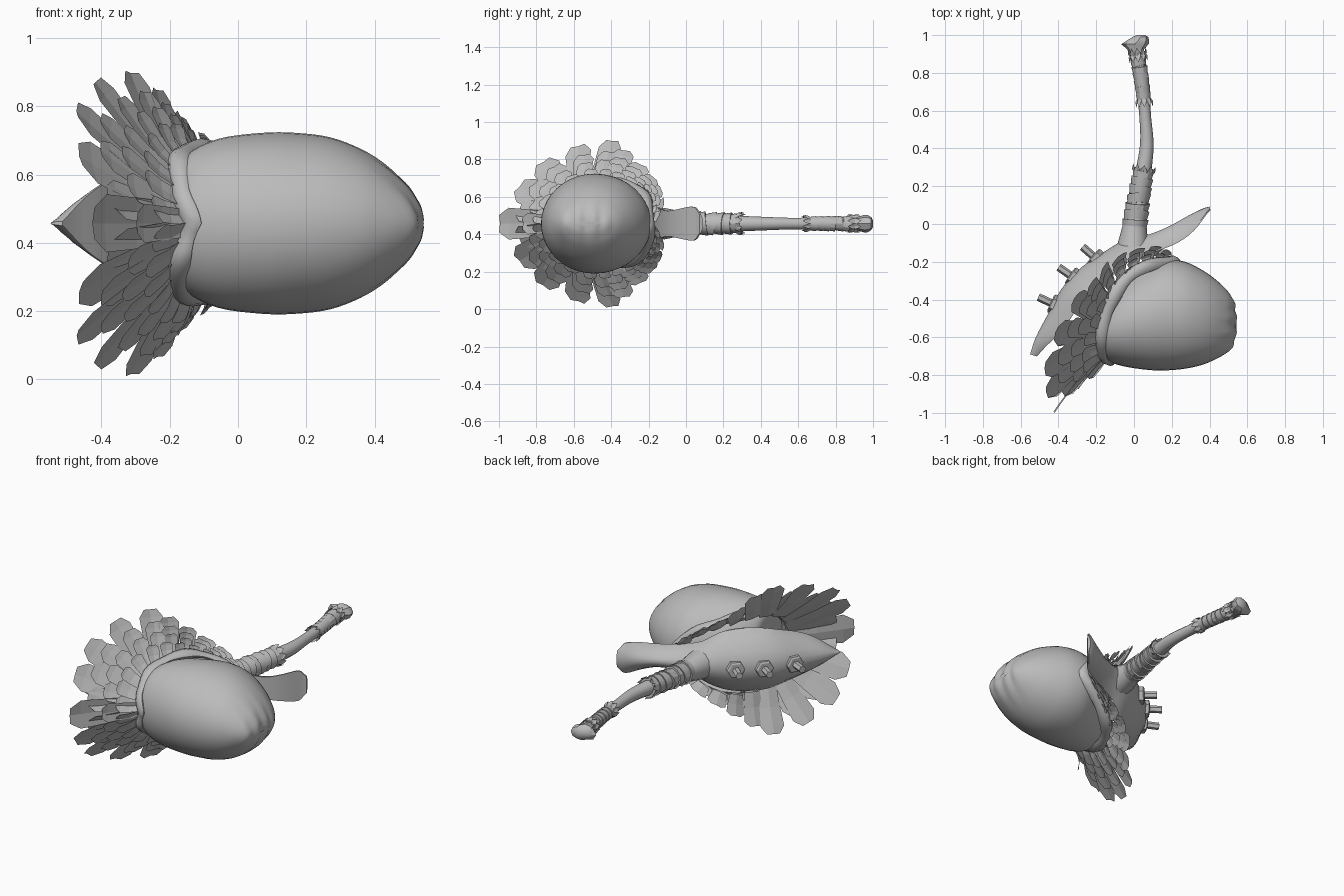
import bpy, bmesh, math, random
from mathutils import Vector as V

if "Cube" in bpy.data.objects:
    bpy.data.objects.remove(bpy.data.objects["Cube"])

random.seed(4)
ZC = 0.457  # height of the mirror plane
grey = bpy.data.materials.new("plain grey")
grey.diffuse_color = (0.5, 0.5, 0.5, 1)
grey.use_nodes = True
grey.node_tree.nodes["Principled BSDF"].inputs["Base Color"].default_value = grey.diffuse_color


def make(name, verts, faces, smooth=None):
    me = bpy.data.meshes.new(name)
    me.from_pydata([tuple(v) for v in verts], [], faces)
    bm = bmesh.new()
    bm.from_mesh(me)
    bmesh.ops.recalc_face_normals(bm, faces=bm.faces)
    bm.to_mesh(me)
    bm.free()
    ob = bpy.data.objects.new(name, me)
    bpy.context.collection.objects.link(ob)
    me.materials.append(grey)
    if smooth:
        bpy.ops.object.select_all(action='DESELECT')
        ob.select_set(True)
        bpy.context.view_layer.objects.active = ob
        bpy.ops.object.shade_smooth_by_angle(angle=math.radians(smooth))
    return ob


def loft(name, rings, smooth=None, cap=True, loop=False):
    n, m = len(rings[0]), len(rings)
    faces = [(i * n + j, i * n + (j + 1) % n, (i + 1) % m * n + (j + 1) % n, (i + 1) % m * n + j)
             for i in range(m if loop else m - 1) for j in range(n)]
    if cap and not loop:
        faces += [tuple(range(n)), tuple((m - 1) * n + j for j in range(n))]
    return make(name, [v for r in rings for v in r], faces, smooth)


def sample(pts, t):
    """Smooth interpolation through a list of points, t from 0 to 1."""
    pts = [V(p) for p in pts]
    f = min(max(t, 0), 1) * (len(pts) - 1)
    i = min(int(f), len(pts) - 2)
    u = f - i
    b, c = pts[i], pts[i + 1]
    a = pts[i - 1] if i else b * 2 - c
    d = pts[i + 2] if i + 2 < len(pts) else c * 2 - b
    return (b * 2 + (c - a) * u + (a * 2 - b * 5 + c * 4 - d) * u * u
            + (b * 3 - a - c * 3 + d) * u ** 3) / 2


def ring(c, axis, rx, rz, n, turn=0, jag=0):
    axis = V(axis).normalized()
    side = axis.cross(V((0, 0, 1))).normalized()
    up = side.cross(axis)
    return [V(c) + side * rx * math.cos(a) + up * rz * math.sin(a)
            + axis * (jag if j % 2 else 0)
            for j in range(n) for a in [2 * math.pi * j / n + turn]]


# Egg-shaped head: x, lower y, upper y, half height
egg = [(-.165, -.68, -.47, .14), (-.15, -.72, -.40, .20), (-.06, -.752, -.30, .247), (.07, -.772, -.225, .265),
       (.17, -.775, -.188, .265), (.27, -.766, -.200, .252), (.36, -.746, -.243, .218),
       (.43, -.717, -.292, .175), (.49, -.684, -.348, .122), (.522, -.655, -.395, .08),
       (.539, -.625, -.43, .045), (.545, -.57, -.47, .012)]
rings = []
for k in range(45):
    x, lo, hi, h = sample(egg, k / 44)
    r = []
    for j in range(40):
        a = 2 * math.pi * j / 40
        y = (lo + hi) / 2 + (hi - lo) / 2 * math.cos(a)
        # shallow crescent creases near the blunt end
        fade = max(0, min(1, (y + .70) / .04, (-.42 - y) / .04))
        crease = .005 * fade * max(0, (x - .33) / .2) * (1 + math.cos((y + .535) * 75))
        r.append((x - crease, y, ZC + h * math.sin(a)))
    rings.append(r)
loft("egg_head", rings, 50)

# Wavy collar gripping the egg (half loop, mirrored in z)
half = [(-.135, -.725, 0), (-.168, -.69, .10), (-.17, -.58, .19), (-.125, -.42, .222),
        (-.04, -.29, .205), (.09, -.215, .135), (.22, -.195, 0)]
loop = half + [(x, y, -z) for x, y, z in half[-2:0:-1]]
loop += [loop[0]]
N = 48
path = [sample(loop, i / N) for i in range(N)]
centre = V((.03, -.46, 0))
axis = V((-.8, .6, 0))
rings = []
for i in range(N):
    p = path[i]
    out = p - centre
    out = (out - axis * out.dot(axis)).normalized()
    wave = .005 * math.sin(i * math.pi / 3)
    rings.append([p + V((0, 0, ZC)) + out * ((.022 + wave) * math.cos(a)) + axis * ((.035 + wave) * math.sin(a))
                  for a in [2 * math.pi * j / 8 for j in range(8)]])
loft("collar", rings, 50, loop=True)

# Layered feather fan
tips = [(-.42, -1.0, 0), (-.475, -.87, .25), (-.46, -.69, .385), (-.335, -.42, .455), (-.235, -.33, .40),
        (-.145, -.22, .30), (-.03, -.15, .215), (.10, -.12, .13), (.25, -.14, 0)]
verts, faces = [], []


def feather(base, tip, side, width, lift):
    """Blunt blade with a slightly raised middle rib."""
    n = len(verts)
    d = tip - base
    nrm = d.cross(side).normalized()
    for s, w in ((0, .36), (.45, .44), (.84, .5), (1, .27)):
        c = base + d * s + nrm * lift * math.sin(s * 3)
        for e in (-1, 0, 1):
            p = c + side * e * w * width + nrm * (.006 * width / .13 * (1 - abs(e)))
            verts.append((p.x, p.y, p.z + ZC))
    for r in range(3):
        for c in range(2):
            q = n + r * 3 + c
            faces.append((q, q + 1, q + 4, q + 3))


for reach, count, shift, width in ((1, 10, 0, .17), (.76, 11, .5, .14), (.55, 12, 0, .115), (.36, 12, .5, .095)):
    for k in range(count):
        t = (k + shift) / count
        base = sample(half, t) + axis * (.07 * reach - .01)
        tip0 = sample(tips, t)
        tip = base.lerp(tip0, reach * random.uniform(.96, 1.0) if k else reach)
        tip += V((.8, -.6, 0)) * .025 * (1 - reach)
        d = (tip - base).normalized()
        side = sample(tips, t + .03) - sample(tips, t - .03)
        side = (side - d * side.dot(d)).normalized()
        side = (side + d.cross(side) * .1).normalized()
        if t == 0:
            side = V((0, 0, 1))
        w = width * (1 - .45 * t)
        feather(base, tip, side, w, .006)
        if t > 0:
            flip = lambda v: V((v.x, v.y, -v.z))
            feather(flip(base), flip(tip), -flip(side), w, -.006)
make("feather_fan", verts, faces)

# Leaf-shaped back plate: ridge x, y, half width, dome depth
plate = [(-.55, -.69, .006, .03), (-.52, -.60, .075, .07), (-.46, -.485, .135, .105), (-.385, -.345, .175, .12),
         (-.285, -.235, .19, .13), (-.17, -.155, .18, .12), (-.05, -.085, .13, .10), (.08, -.055, .085, .09),
         (.19, -.01, .068, .09), (.28, .04, .08, .075), (.36, .08, .09, .035), (.40, .092, .05, .012)]
rings = []
for i in range(34):
    t = i / 33
    p = sample([(a, b, 0) for a, b, c, d in plate], t)
    w = sample([(c, d, 0) for a, b, c, d in plate], t)
    g = sample([(a, b, 0) for a, b, c, d in plate], t + .02) - sample([(a, b, 0) for a, b, c, d in plate], t - .02)
    nrm = V((g.y, -g.x, 0)).normalized()
    r = []
    # domed back, nearly flat front
    for front, order in ((0, range(-4, 5)), (1, range(4, -5, -1))):
        for e in order:
            s = e / 4
            depth = w.y + .008 if front else w.y * s * s
            r.append(p + nrm * depth + V((0, 0, ZC + s * max(w.x, .004))))
    rings.append(r)
loft("back_plate", rings, 40)

# Hex nuts and bolt stems on the plate
for k, (x, y, dx, dy) in enumerate(((-.205, -.18, -.75, .66), (-.325, -.28, -.82, .57), (-.425, -.425, -.9, .42))):
    c, d = V((x, y, ZC)), V((dx, dy, 0)).normalized()
    loft(f"nut_{k}", [ring(c + d * s, d, r, r, 6) for s, r in ((-.03, .052), (.012, .052), (.018, .042))])
    loft(f"bolt_{k}", [ring(c + d * s, d, .021, .021, 6) for s in (-.02, .09)])

# Handle shaft
spine = [(-.005, -.12, 0), (.005, 0, 0), (.025, .14, 0), (.05, .28, 0), (.068, .42, 0), (.06, .56, 0),
         (.048, .70, 0), (.03, .82, 0), (.015, .93, 0)]
radii = [.085, .062, .05, .042, .036, .031, .033, .033, .033]


def on_spine(y):
    t = 0
    while t < 1 and sample(spine, t).y < y:
        t += .004
    return sample(spine, t) + V((0, 0, ZC)), sample(spine, t + .02) - sample(spine, t - .02)


rings = []
for i in range(25):
    t = i / 24
    r = sample([(q, 0, 0) for q in radii], t).x
    rings.append(ring(sample(spine, t) + V((0, 0, ZC)),
                      sample(spine, t + .02) - sample(spine, t - .02), r, r, 12))
loft("handle_shaft", rings, 40)


# Wrapped bands along the grip
def bands(name, y0, y1, count, r0, r1):
    for k in range(count):
        y = y0 + (y1 - y0) * k / count
        step = (y1 - y0) / count
        r = r0 + (r1 - r0) * k / count
        tilt = V((random.uniform(-.2, .2), 0, random.uniform(-.2, .2)))
        a, d = on_spine(y)
        b, _ = on_spine(y + step * 1.15)
        d = d.normalized() + tilt
        loft(f"{name}_{k}", [ring(a, d, r * .92, r * .92, 12), ring(b, d, r * 1.06, r * 1.06, 12),
                             ring(b, d, r * .85, r * .85, 12)], 30)


bands("lower_wrap", -.03, .28, 7, .066, .052)
bands("upper_wrap", .65, .90, 7, .038, .042)

# Frayed cuffs at the wrap ends
for k, (y, r, way) in enumerate(((.265, .05, 1), (.66, .037, -1), (.885, .04, 1), (.90, .04, -1))):
    c, d = on_spine(y)
    d = d.normalized() * way
    loft(f"frayed_cuff_{k}", [ring(c, d, r, r, 20), ring(c + d * .015, d, r * 1.25, r * 1.25, 20, 0, .03)], cap=False)

# Forked knob at the end of the handle
knob = [(.015, .89, .034, .034), (.008, .925, .044, .038), (.005, .952, .073, .047),
        (.022, .972, .058, .046), (.034, .99, .042, .035), (.037, 1.0, .022, .018)]
loft("end_knob", [ring((x, y, ZC), (0, 1, 0), a, b, 8) for x, y, a, b in knob], 35)
